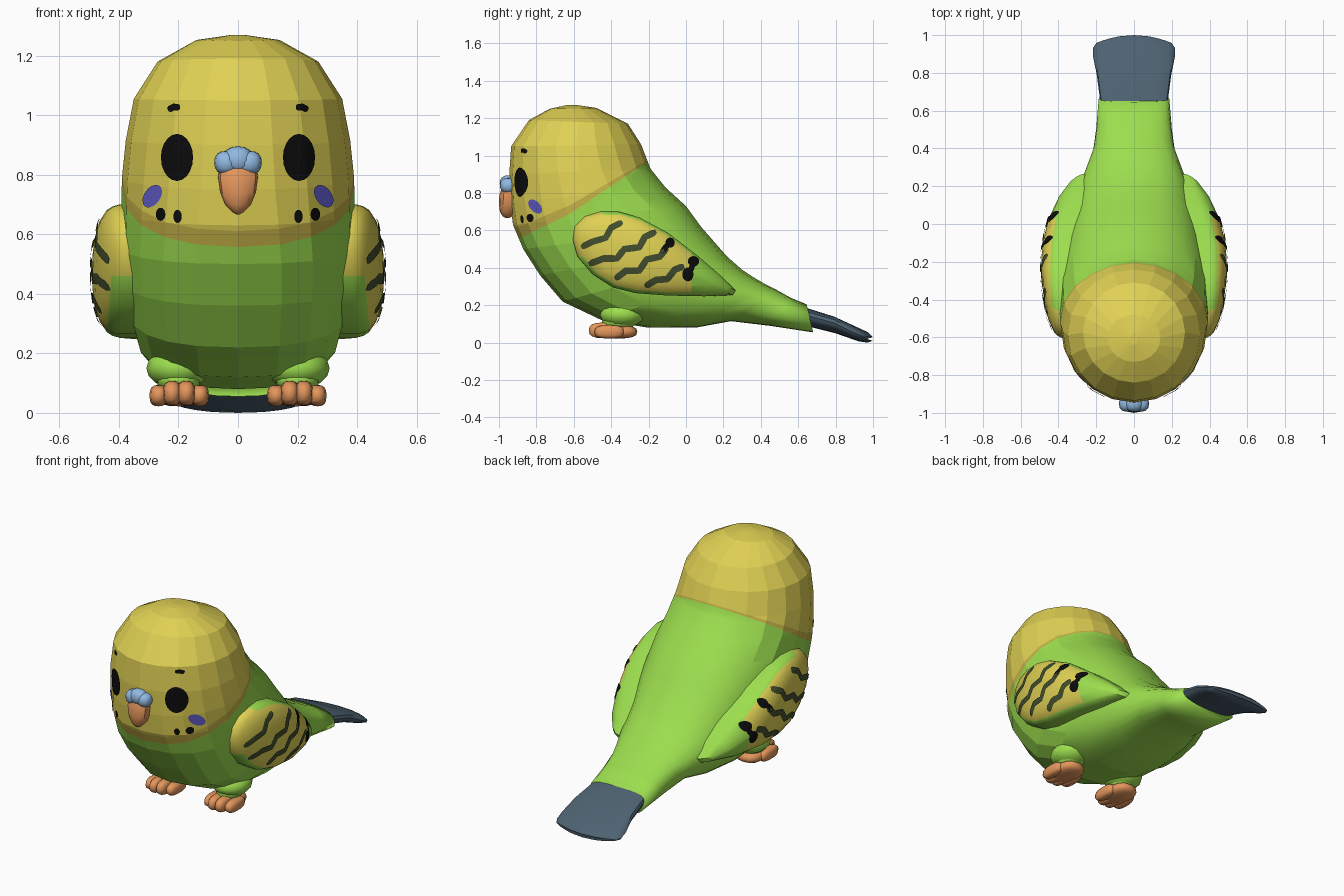
import bpy, bmesh, math
from mathutils import Vector
from mathutils.bvhtree import BVHTree

if "Cube" in bpy.data.objects:
    bpy.data.objects.remove(bpy.data.objects["Cube"])


def material(name, r, g, b):
    m = bpy.data.materials.new(name)
    lin = [((c / 255 + .055) / 1.055) ** 2.4 if c > 10 else c / 255 / 12.92 for c in (r, g, b)]
    m.diffuse_color = (*lin, 1)
    m.use_nodes = True
    m.node_tree.nodes["Principled BSDF"].inputs["Base Color"].default_value = m.diffuse_color
    return m


YELLOW = material("yellow", 224, 209, 84)
GREEN = material("green", 156, 222, 78)
MUSTARD = material("mustard", 198, 178, 72)
BLACK = material("black", 12, 12, 12)
ORANGE = material("orange", 228, 150, 92)
BLUE = material("light blue", 145, 185, 225)
VIOLET = material("violet blue", 98, 94, 205)
SLATE = material("slate", 78, 98, 113)
OLIVE = material("dark olive", 66, 78, 46)


def finish(name, bm, mats, mirror=False, angle=None):
    me = bpy.data.meshes.new(name)
    bm.to_mesh(me)
    ob = bpy.data.objects.new(name, me)
    bpy.context.collection.objects.link(ob)
    for m in mats:
        me.materials.append(m)
    if angle:
        bpy.ops.object.select_all(action='DESELECT')
        ob.select_set(True)
        bpy.context.view_layer.objects.active = ob
        bpy.ops.object.shade_smooth_by_angle(angle=math.radians(angle))
    if mirror:
        ob.modifiers.new("mirror", 'MIRROR').use_mirror_merge = False


def skin(bm, rings):
    """Join rings of points with quads and close both ends."""
    vs = [[bm.verts.new(p) for p in r] for r in rings]
    n = len(vs[0])
    for a, b in zip(vs, vs[1:]):
        for i in range(n):
            bm.faces.new((a[i], a[(i + 1) % n], b[(i + 1) % n], b[i]))
    bm.faces.new(vs[0])
    bm.faces.new(vs[-1])
    bmesh.ops.recalc_face_normals(bm, faces=bm.faces)


def pw(v, p):
    return math.copysign(abs(v) ** p, v) if abs(v) > 1e-6 else 0


def loft(sections, n):
    """Section = front y, z, back y, z, half width, squareness power."""
    rings = []
    for fy, fz, by, bz, w, p in sections:
        ring = []
        for i in range(n):
            t = 2 * math.pi * i / n
            c, s = pw(math.cos(t), p), pw(math.sin(t), p)
            ring.append((w * s, (fy + by) / 2 + c * (fy - by) / 2, (fz + bz) / 2 + c * (fz - bz) / 2))
        rings.append(ring)
    bm = bmesh.new()
    skin(bm, rings)
    return bm


def cut(bm, co, no):
    bmesh.ops.bisect_plane(bm, geom=bm.verts[:] + bm.edges[:] + bm.faces[:], plane_co=co, plane_no=no)


def blobs(name, items, mat, mirror=False, seg=12, p=1):
    """Several (squared) ellipsoids in one object: (centre, radii)."""
    bm = bmesh.new()
    for c, r in items:
        for v in bmesh.ops.create_uvsphere(bm, u_segments=seg, v_segments=8, radius=1)["verts"]:
            v.co = [c[i] + r[i] * pw(v.co[i], p) for i in range(3)]
    finish(name, bm, [mat], mirror, 60)


# Head and body: one lofted skin from crown to rump
body = loft([
    (-.64, 1.27, -.58, 1.27, .02, 1), (-.73, 1.25, -.48, 1.255, .14, 1), (-.84, 1.19, -.31, 1.17, .27, 1),
    (-.935, 1.05, -.24, 1.06, .35, 1), (-.945, .90, -.19, .93, .377, 1), (-.94, .75, -.11, .83, .39, .97),
    (-.925, .63, 0, .73, .392, .9), (-.87, .50, .08, .62, .395, .85), (-.78, .36, .15, .54, .387, .83),
    (-.66, .22, .22, .46, .365, .82), (-.45, .12, .30, .39, .34, .82), (-.20, .08, .36, .35, .305, .82),
    (.05, .08, .42, .315, .26, .82), (.24, .115, .48, .285, .22, .8), (.45, .09, .56, .24, .20, .75),
    (.68, .055, .645, .205, .187, .75)], 20)
LOW = ((-.93, .54, .48), (-.62, .69, .67))
HIGH = ((-.93, .605, .42), (-.62, .735, .585))
for y, z, slope in LOW + HIGH:
    cut(body, (0, y, z), (0, -slope, 1))


def above(lines, p):
    return all(p.z - z > slope * (p.y - y) for y, z, slope in lines)


for f in body.faces:
    c = f.calc_center_median()
    f.material_index = 0 if above(HIGH, c) and above(LOW, c) else 2 if above(LOW, c) else 1
    f.smooth = f.material_index == 1 and c.y > -.3
body_tree = BVHTree.FromBMesh(body)
finish("body", body, [YELLOW, GREEN, MUSTARD])

# Tail fan with rounded end
tail = loft([(.66, .085, .63, .19, .178, .75), (.80, .05, .79, .14, .198, .75),
             (.92, .008, .91, .085, .217, .8), (.97, .0, .975, .055, .218, .8),
             (.997, .01, 1.0, .03, .2, .8)], 20)
for v in tail.verts:
    k = (v.co.x / .22) ** 2
    v.co.y -= .05 * k * max(0, (v.co.y - .8) / .2)
    v.co.z += .012 * k
finish("tail", tail, [SLATE], angle=40)

# Wings: domed outline with flat rim, yellow front and green border and tip
outline = [(-.605, .55), (-.595, .62), (-.54, .675), (-.46, .70), (-.36, .70), (-.25, .67), (-.10, .59),
           (.05, .475), (.19, .355), (.265, .28), (.25, .255), (.10, .248), (-.10, .252), (-.27, .265),
           (-.39, .295), (-.50, .365), (-.58, .46)]


def wing_edge(y):
    return .39 - (.6 if y > -.2 else .15) * (y + .2) ** 2


rings = []
for s, bulge in ((1, -.08), (1, .012), (.97, .036), (.92, .054), (.75, .078), (.5, .093), (.25, .099), (.03, .101)):
    ring = []
    for y, z in outline:
        y, z = -.2 + s * (y + .2), .47 + s * (z - .47)
        ring.append((wing_edge(y) + bulge, y, z))
    rings.append(ring)
wing = bmesh.new()
skin(wing, rings)
cut(wing, (0, .03, 0), (0, 1, 0))
for f in wing.faces:
    c = f.calc_center_median()
    rim = c.x < wing_edge(c.y) + .05
    f.material_index = 1 if c.y > .03 or (rim and (c.z < .43 or c.y > -.42)) else 0
wing_tree = BVHTree.FromBMesh(wing)
finish("wing", wing, [YELLOW, GREEN], True, 35)


# Painted marks: thin plates laid on the surface
def disc(cx, cz, rx, rz, rot=0, n=20, m=4):
    pts, faces = [(cx, cz)], []
    for k in range(1, m + 1):
        for i in range(n):
            t = 2 * math.pi * i / n
            a, b = rx * k / m * math.cos(t), rz * k / m * math.sin(t)
            pts.append((cx + a * math.cos(rot) - b * math.sin(rot), cz + a * math.sin(rot) + b * math.cos(rot)))
    for i in range(n):
        j = (i + 1) % n
        faces.append((0, 1 + i, 1 + j))
        for o in range(1, 1 + (m - 1) * n, n):
            faces.append((o + i, o + n + i, o + n + j, o + j))
    return pts, faces


def stroke(path, w):
    p = [Vector(q) for q in path]
    mid = [a.lerp(b, k / 4) for a, b in zip(p, p[1:]) for k in range(4)] + [p[-1]]
    pts, last = [], len(mid) - 1
    for i, q in enumerate(mid):
        d = (mid[min(i + 2, last)] - mid[max(i - 2, 0)]).normalized()
        h = w * (.55 if i in (0, last) else 1)
        pts += [(q.x - d.y * h * k, q.y + d.x * h * k) for k in (-1, 0, 1)]
    return pts, [(3 * i + k, 3 * i + k + 1, 3 * i + k + 4, 3 * i + k + 3) for i in range(last) for k in (0, 1)]


def marks(name, shapes, mat, tree, side=False, lift=.007):
    bm = bmesh.new()
    d = Vector((-1, 0, 0)) if side else Vector((0, 1, 0))
    for pts, faces in shapes:
        vs = []
        for a, b in pts:
            hit = tree.ray_cast(Vector((3, a, b)) if side else Vector((a, -3, b)), d)[0]
            if hit is None:
                hit = tree.find_nearest(Vector((.42, a, b)))[0]
            vs.append(bm.verts.new(hit - d * lift))
        for f in faces:
            bm.faces.new([vs[i] for i in f])
    bm.normal_update()
    bmesh.ops.reverse_faces(bm, faces=[f for f in bm.faces if f.normal.dot(d) > 0])
    finish(name, bm, [mat], True)


marks("eye", [disc(.205, .858, .054, .079)], BLACK, body_tree, lift=.0095)
marks("brow", [stroke([(.195, 1.025), (.215, 1.028), (.235, 1.018)], .011)], BLACK, body_tree)
marks("cheek_patch", [disc(.288, .728, .027, .042, .6)], VIOLET, body_tree)
marks("throat_spots", [disc(.203, .66, .014, .022), disc(.26, .667, .016, .022)], BLACK, body_tree)
marks("wing_stripes", [
    stroke([(-.34, .645), (-.40, .615), (-.43, .56), (-.50, .54), (-.56, .51)], .017),
    stroke([(-.16, .595), (-.22, .565), (-.25, .51), (-.33, .50), (-.37, .45), (-.44, .45), (-.52, .42)], .018),
    stroke([(-.10, .51), (-.14, .46), (-.21, .445), (-.25, .385), (-.32, .385), (-.38, .34)], .018),
    stroke([(-.01, .41), (-.06, .39), (-.10, .34), (-.16, .335), (-.22, .30)], .018)], OLIVE, wing_tree, True)
marks("wing_spots", [disc(-.085, .535, .025, .027), disc(.04, .435, .03, .028), disc(.01, .365, .03, .037),
                     stroke([(.04, .435), (.03, .40), (.01, .36)], .015),
                     stroke([(-.085, .535), (-.11, .51), (-.13, .48)], .015)], BLACK, wing_tree, True)

# Beak and nose bump
beak = loft([(-.985, .825, -.90, .825, .062, .85), (-.998, .79, -.90, .79, .067, .85),
             (-1.0, .74, -.90, .74, .06, .85), (-.995, .70, -.91, .70, .044, .9),
             (-.98, .675, -.93, .675, .02, 1), (-.965, .667, -.945, .667, .006, 1)], 12)
finish("beak", beak, [ORANGE], angle=30)
blobs("nose_bump", [((x, -.95, z), r) for x, z, r in (
    (-.038, .84, (.042, .044, .04)), (.038, .84, (.042, .044, .04)), (0, .85, (.05, .046, .045)))], BLUE, p=.85)

# Thighs and toed feet
blobs("thigh", [((.20, -.34, .15), (.108, .12, .07)), ((.20, -.36, .11), (.075, .09, .045))], GREEN, True, 16)
toes = [((x, y, z), (.031, .08, h)) for x, y, z, h in (
    (.128, -.41, .058, .036), (.174, -.44, .066, .042), (.221, -.44, .066, .042), (.267, -.41, .058, .036))]
blobs("foot", toes + [((.197, -.37, .058), (.08, .11, .036))], ORANGE, True, 14, .75)
